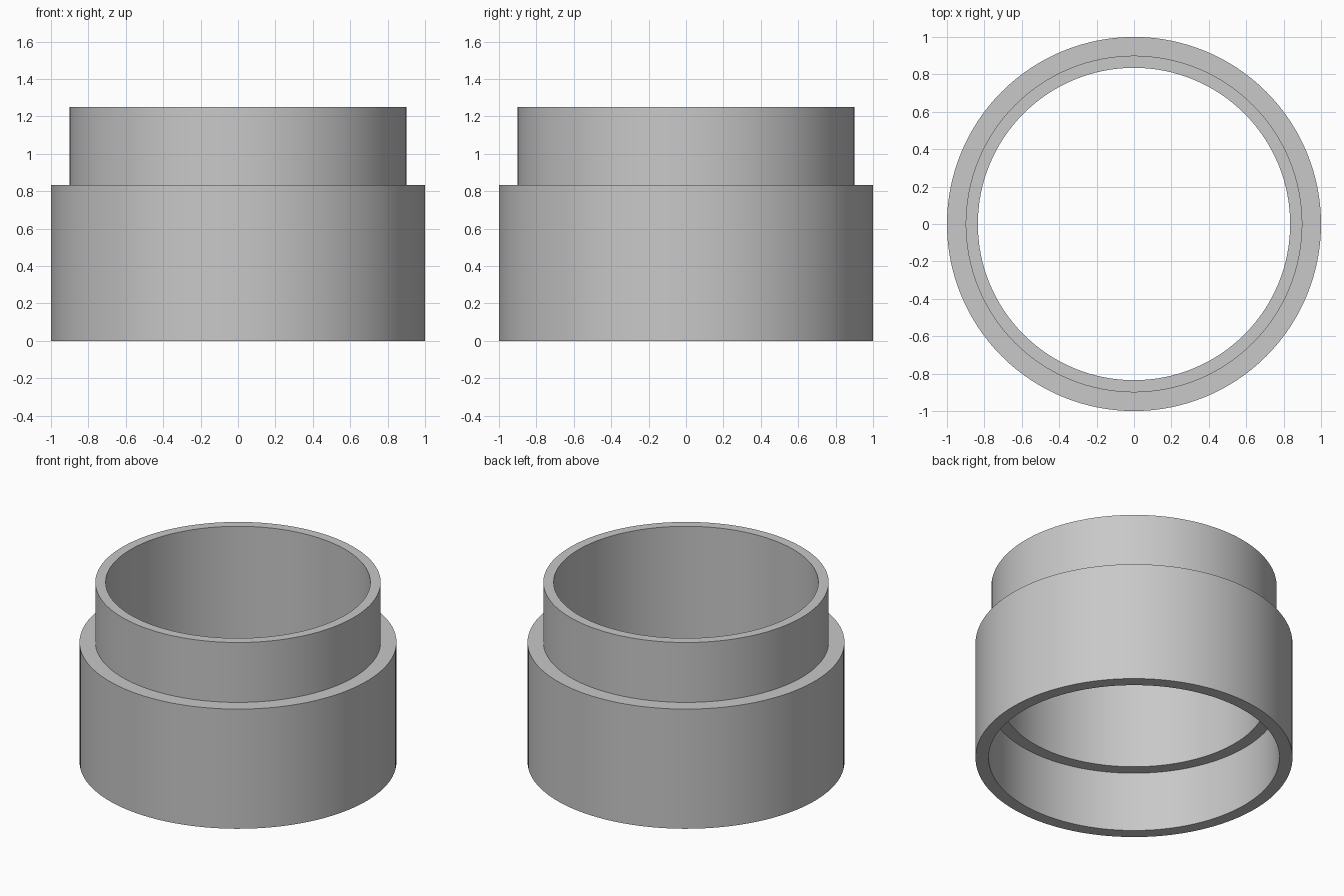
import bpy
import bmesh
import math

cube = bpy.data.objects.get("Cube")
if cube:
    bpy.data.objects.remove(cube, do_unlink=True)

SEGMENTS = 128

# Plain grey material
grey = bpy.data.materials.new("plain_grey")
grey.use_nodes = True
colour = (0.58, 0.58, 0.58, 1.0)
grey.diffuse_color = colour
grey.node_tree.nodes["Principled BSDF"].inputs["Base Color"].default_value = colour


def lathe(name, profile, material):
    """Revolve a closed (radius, height) profile around the z axis."""
    bm = bmesh.new()
    rings = []
    for radius, height in profile:
        ring = []
        for i in range(SEGMENTS):
            a = math.tau * i / SEGMENTS
            ring.append(bm.verts.new((radius * math.cos(a), radius * math.sin(a), height)))
        rings.append(ring)
    for k, lower in enumerate(rings):
        upper = rings[(k + 1) % len(rings)]
        for i in range(SEGMENTS):
            j = (i + 1) % SEGMENTS
            bm.faces.new((lower[i], lower[j], upper[j], upper[i]))
    bmesh.ops.recalc_face_normals(bm, faces=bm.faces)
    mesh = bpy.data.meshes.new(name)
    bm.to_mesh(mesh)
    bm.free()
    mesh.materials.append(material)
    obj = bpy.data.objects.new(name, mesh)
    bpy.context.collection.objects.link(obj)
    bpy.ops.object.select_all(action="DESELECT")
    obj.select_set(True)
    bpy.context.view_layer.objects.active = obj
    bpy.ops.object.shade_smooth_by_angle(angle=math.radians(30))
    return obj


# Wide socket below, narrower neck above, with a stop ledge in the bore
SOCKET_R, SOCKET_BORE, SOCKET_TOP = 1.0, 0.917, 0.833
NECK_R, NECK_BORE, NECK_TOP = 0.9, 0.835, 1.25
LEDGE_Z = 0.417

lathe("stepped_pipe_adapter", [
    (SOCKET_BORE, 0), (SOCKET_R, 0), (SOCKET_R, SOCKET_TOP),
    (NECK_R, SOCKET_TOP), (NECK_R, NECK_TOP), (NECK_BORE, NECK_TOP),
    (NECK_BORE, LEDGE_Z), (SOCKET_BORE, LEDGE_Z),
], grey)
